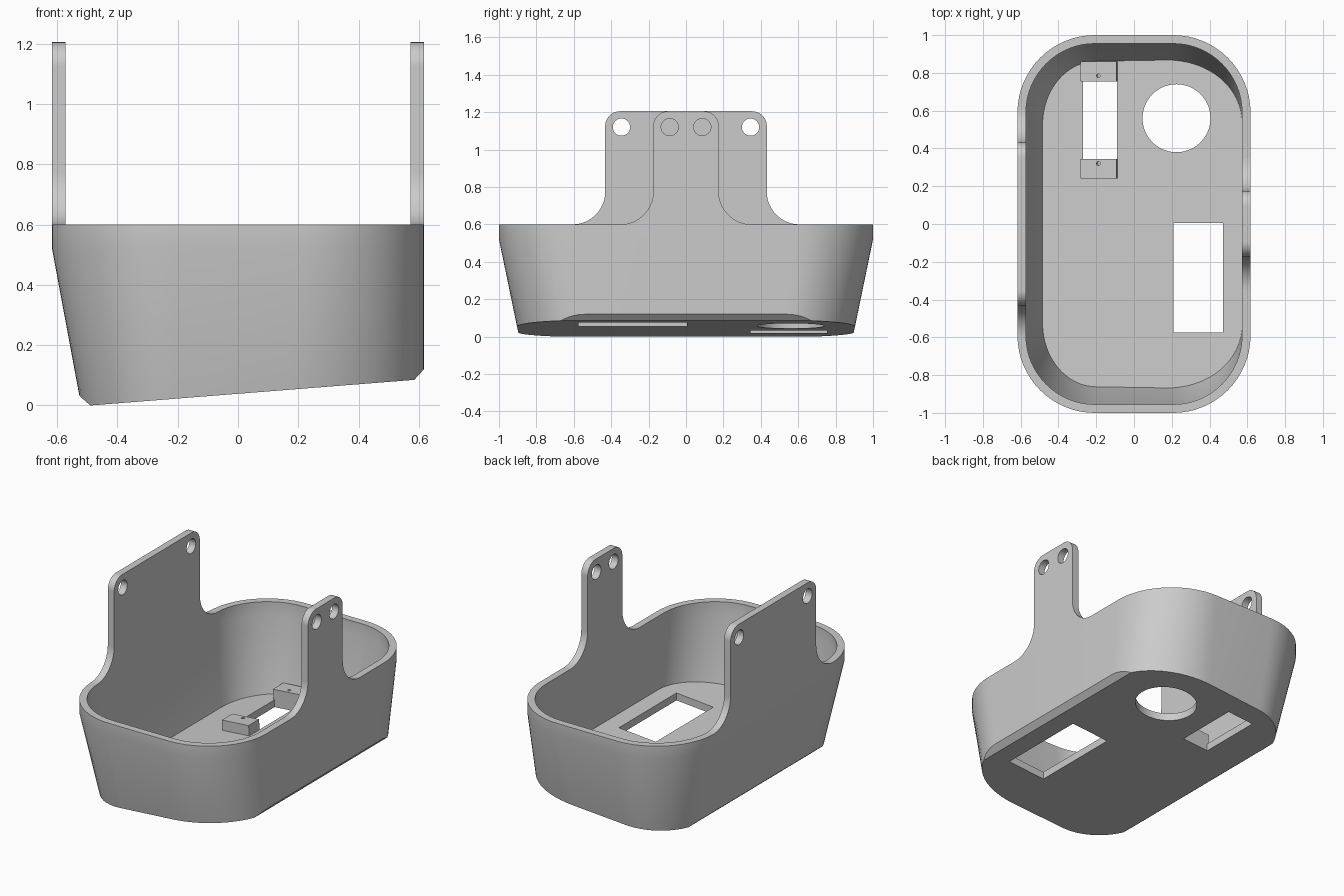
import bpy
import bmesh
from math import sin, cos, pi, atan
from mathutils import Matrix, Vector

if "Cube" in bpy.data.objects:
    bpy.data.objects.remove(bpy.data.objects["Cube"])

grey = bpy.data.materials.new("plain grey")
grey.use_nodes = True
grey.diffuse_color = (0.6, 0.6, 0.6, 1)
grey.node_tree.nodes["Principled BSDF"].inputs["Base Color"].default_value = grey.diffuse_color

SLOPE = 0.079      # rise of the tilted floor along x
FLOOR = 0.047      # floor and wall thickness
SEG = 16           # segments per rounded corner


def floor_z(x):
    return SLOPE * (x + 0.49)


def make(name, bm):
    bmesh.ops.recalc_face_normals(bm, faces=bm.faces)
    mesh = bpy.data.meshes.new(name)
    bm.to_mesh(mesh)
    bm.free()
    mesh.materials.append(grey)
    ob = bpy.data.objects.new(name, mesh)
    bpy.context.collection.objects.link(ob)
    return ob


def select(ob):
    bpy.ops.object.select_all(action='DESELECT')
    ob.select_set(True)
    bpy.context.view_layer.objects.active = ob


def cut(ob, cutters):
    select(ob)
    for c in cutters:
        m = ob.modifiers.new("cut", 'BOOLEAN')
        m.operation, m.solver, m.object = 'DIFFERENCE', 'EXACT', c
        bpy.ops.object.modifier_apply(modifier=m.name)
        bpy.data.objects.remove(c)


def smooth(ob):
    select(ob)
    bpy.ops.object.shade_smooth_by_angle(angle=pi / 7)


def box(name, lo, hi):
    bm = bmesh.new()
    bmesh.ops.create_cube(bm, size=1)
    lo, hi = Vector(lo), Vector(hi)
    bmesh.ops.scale(bm, vec=hi - lo, verts=bm.verts)
    bmesh.ops.translate(bm, vec=(lo + hi) / 2, verts=bm.verts)
    return make(name, bm)


def cylinder(name, centre, r, depth, axis='Z'):
    bm = bmesh.new()
    rot = Matrix.Rotation(pi / 2, 4, 'Y') if axis == 'X' else Matrix()
    bmesh.ops.create_cone(bm, cap_ends=True, segments=48, radius1=r, radius2=r,
                          depth=depth, matrix=Matrix.Translation(centre) @ rot)
    return make(name, bm)


def ring(z, left, right, y, rl, rr, ry):
    """Rounded rectangle with different corner radii on its two sides."""
    pts = []
    for i in range(4):
        on_right = i in (0, 3)
        cx, rx = (right - rr, rr) if on_right else (left + rl, rl)
        cy = (y - ry) * (1 if i < 2 else -1)
        for k in range(SEG + 1):
            a = (i + k / SEG) * pi / 2
            pts.append((cx + rx * cos(a), cy + ry * sin(a), z))
    return pts


def tub(name, inset, top, planes):
    """Tapered rounded solid, trimmed by planes given as (point, normal)."""
    t = inset
    rings = [ring(-0.05, -0.511 + t, 0.617 - t, 0.882 - t, 0.31 - t, 0.46 - t, 0.37 - t)]
    rings += [ring(z, -0.617 + t, 0.617 - t, 1 - t, 0.41 - t, 0.41 - t, 0.41 - t)
              for z in (0.52, top)]
    bm = bmesh.new()
    rows = [[bm.verts.new(p) for p in r] for r in rings]
    n = len(rows[0])
    for a, b in zip(rows, rows[1:]):
        for i in range(n):
            j = (i + 1) % n
            bm.faces.new((a[i], a[j], b[j], b[i]))
    bm.faces.new(rows[0])
    bm.faces.new(rows[-1])
    for co, no in planes:
        bmesh.ops.bisect_plane(bm, geom=bm.verts[:] + bm.edges[:] + bm.faces[:],
                               plane_co=co, plane_no=no, clear_outer=True)
        bmesh.ops.holes_fill(bm, edges=[e for e in bm.edges if e.is_boundary], sides=0)
    return make(name, bm)


# Tub body: tilted bottom with bevelled long edges, hollowed out
down = (SLOPE, 0, -1)
body = tub("tub_body", 0, 0.6, [((-0.49, 0, 0), down),
                                ((-0.49, 0, 0), (-0.035, 0, -0.04)),
                                ((0.585, 0, 0.085), (0.035, 0, -0.032))])
cavity = tub("cavity", 0.045, 0.7, [((-0.49, 0, FLOOR), down)])

# Floor openings: long slot, rectangular window and round hole
cut(body, [cavity,
           box("slot", (-0.27, 0.345, -0.2), (-0.09, 0.755, 0.2)),
           box("window", (0.21, -0.575, -0.2), (0.47, 0.005, 0.25)),
           cylinder("round_hole", (0.225, 0.56, 0.05), 0.18, 0.4)])
smooth(body)


# Upright mounting tabs with flared feet, rounded tops and two holes
def tab(name, x0, x1, half, hole_y):
    foot, r, top, base = 0.175, 0.08, 1.205, 0.6
    side = []
    for k in range(SEG + 1):
        a = k / SEG * pi / 2
        side.append((half + foot - foot * sin(a), base + foot - foot * cos(a)))
    for k in range(SEG + 1):
        a = k / SEG * pi / 2
        side.append((half - r + r * cos(a), top - r + r * sin(a)))
    outline = side + [(-y, z) for y, z in reversed(side)]
    bm = bmesh.new()
    face = bm.faces.new([bm.verts.new((x0, y, z)) for y, z in outline])
    new = bmesh.ops.extrude_face_region(bm, geom=[face])["geom"]
    bmesh.ops.translate(bm, vec=(x1 - x0, 0, 0),
                        verts=[v for v in new if isinstance(v, bmesh.types.BMVert)])
    ob = make(name, bm)
    cut(ob, [cylinder("bolt_hole", ((x0 + x1) / 2, s * hole_y, 1.12), 0.046, 0.3, 'X')
             for s in (-1, 1)])
    smooth(ob)


tab("wide_tab", -0.617, -0.572, 0.432, 0.345)
tab("narrow_tab", 0.572, 0.617, 0.175, 0.087)

# Screw blocks at both ends of the slot, tilted with the floor
for name, y0, y1, hole in (("front_block", 0.24, 0.345, 0.32),
                           ("back_block", 0.755, 0.86, 0.785)):
    block = box(name, (-0.095, y0, -0.01), (0.095, y1, 0.065))
    cut(block, [cylinder("pilot_hole", (0, hole, 0.06), 0.01, 0.08)])
    block.location = (-0.183, 0, floor_z(-0.183) + FLOOR)
    block.rotation_euler.y = -atan(SLOPE)
